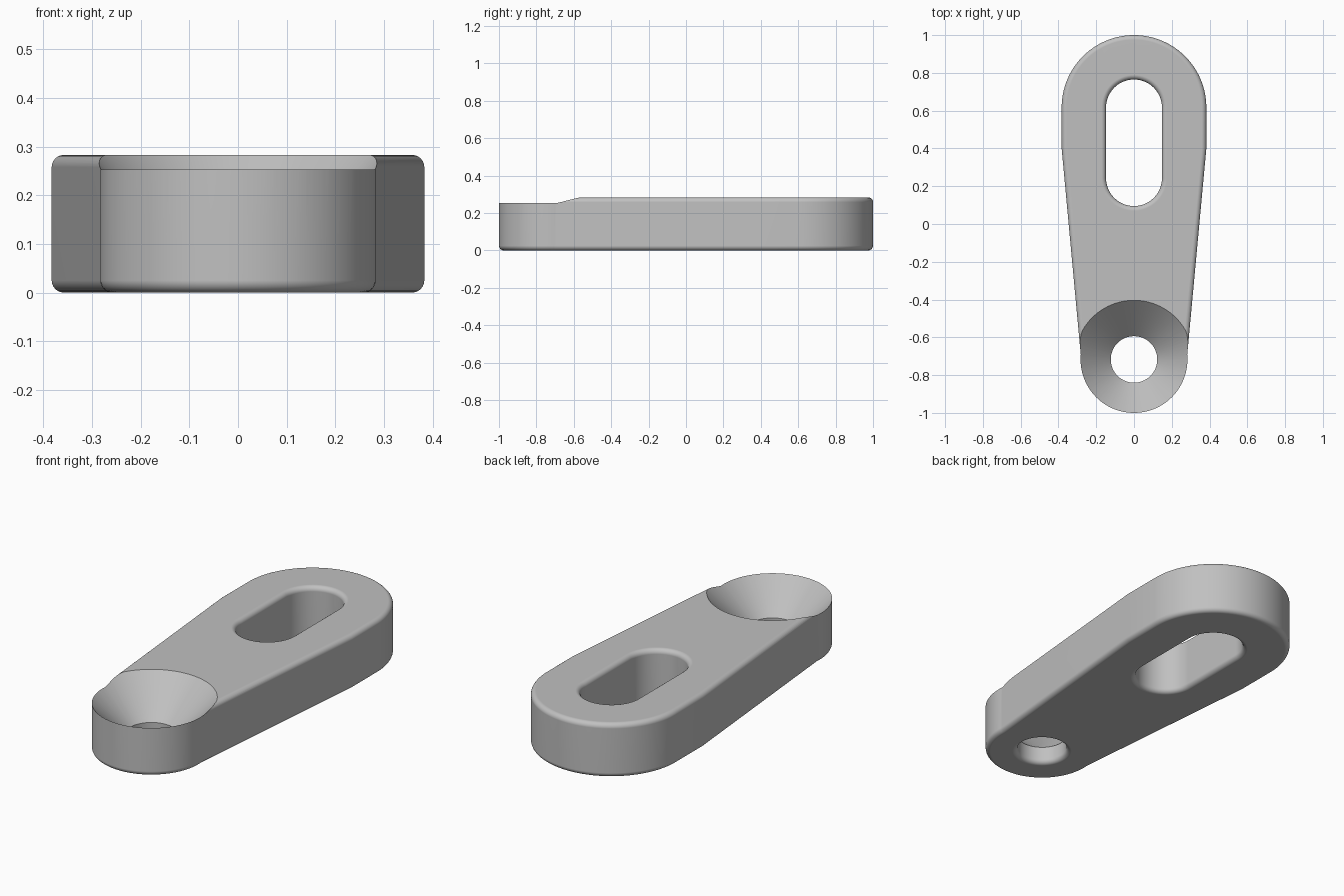
import bpy, bmesh
from math import sin, cos, pi, asin

if "Cube" in bpy.data.objects:
    bpy.data.objects.remove(bpy.data.objects["Cube"])

HEIGHT = 0.283
FILLET = 0.025
BIG_Y, BIG_R = 0.617, 0.383
SMALL_Y, SMALL_R = -0.717, 0.283
SHOULDER_Y = 0.4
STEPS = 6


def arc(cy, r, start, end, count):
    return [(r * cos(start + (end - start) * i / count),
             cy + r * sin(start + (end - start) * i / count)) for i in range(count + 1)]


# Outlines as functions of an outward offset
def plate_outline(offset):
    taper = asin((BIG_R - SMALL_R) / (SHOULDER_Y - SMALL_Y))
    big, small = BIG_R + offset, SMALL_R + offset
    return (arc(BIG_Y, big, 0, pi, 64) + [(-big, SHOULDER_Y)]
            + arc(SMALL_Y, small, pi - taper, 2 * pi + taper, 64) + [(big, SHOULDER_Y)])


def slot_outline(offset):
    r = 0.148 + offset
    return arc(BIG_Y, r, 0, pi, 32) + arc(0.243, r, pi, 2 * pi, 32)


def hole_outline(offset):
    return arc(SMALL_Y, 0.123 + offset, 0, 2 * pi, 96)[:-1]


def loft(name, outline, profile):
    """Closed solid through rings given as (offset, z) pairs."""
    bm = bmesh.new()
    rings = [[bm.verts.new((x, y, z)) for x, y in outline(off)] for off, z in profile]
    n = len(rings[0])
    for low, high in zip(rings, rings[1:]):
        for i in range(n):
            j = (i + 1) % n
            bm.faces.new((low[i], low[j], high[j], high[i]))
    bm.faces.new(rings[0][::-1])
    bm.faces.new(rings[-1])
    mesh = bpy.data.meshes.new(name)
    bm.to_mesh(mesh)
    bm.free()
    obj = bpy.data.objects.new(name, mesh)
    bpy.context.collection.objects.link(obj)
    return obj


# Quarter-round: inset from the wall against distance from the face
quarter = [(FILLET * (1 - sin(a)), FILLET * (1 - cos(a)))
           for a in [pi / 2 * i / STEPS for i in range(STEPS + 1)]]
rounded = quarter + [(inset, HEIGHT - d) for inset, d in reversed(quarter)]

# Rounded plate
arm = loft("clamp_arm", plate_outline, [(-inset, z) for inset, z in rounded])

# Slot cutter flares at both faces
slot = loft("slot_cutter", slot_outline,
            [(FILLET, -0.03)] + rounded + [(FILLET, HEIGHT + 0.03)])

# Countersunk hole cutter with a rounded lower rim and 45 degree cone
hole = loft("countersink_cutter", hole_outline,
            [(FILLET, -0.03)] + quarter + [(0, 0.093), (0.23, 0.323)])

bpy.ops.object.select_all(action='DESELECT')
bpy.context.view_layer.objects.active = arm
arm.select_set(True)
for cutter in (slot, hole):
    cutter.hide_render = True
    mod = arm.modifiers.new(cutter.name, 'BOOLEAN')
    mod.operation = 'DIFFERENCE'
    mod.solver = 'EXACT'
    mod.object = cutter
    bpy.ops.object.modifier_apply(modifier=mod.name)
for cutter in (slot, hole):
    bpy.data.objects.remove(cutter)

# Plain grey metal
grey = bpy.data.materials.new("plain_grey")
grey.use_nodes = True
colour = (0.53, 0.53, 0.53, 1)
grey.diffuse_color = colour
grey.node_tree.nodes["Principled BSDF"].inputs["Base Color"].default_value = colour
arm.data.materials.clear()
arm.data.materials.append(grey)

# Smooth fillets with flat faces kept flat
bpy.ops.object.shade_smooth_by_angle(angle=pi / 6)
weighted = arm.modifiers.new("flat_face_normals", 'WEIGHTED_NORMAL')
weighted.keep_sharp = True
